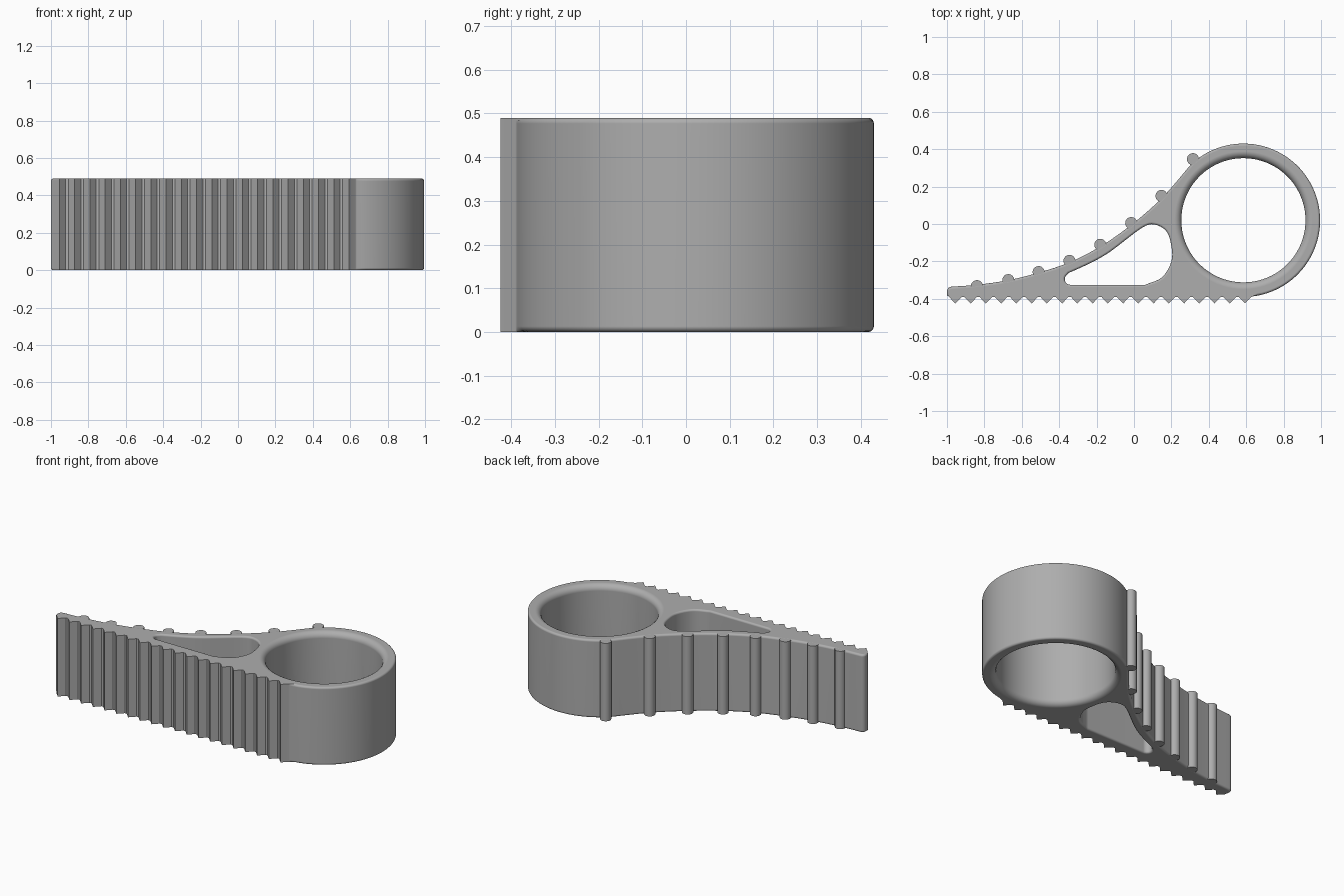
import bpy, bmesh
from math import sin, cos, pi, radians
from mathutils import Vector

H = 0.49                       # overall height
RING = Vector((0.585, 0.02))   # ring centre
FRONT = -0.39                  # plane the teeth grow from

cube = bpy.data.objects.get("Cube")
if cube:
    bpy.data.objects.remove(cube, do_unlink=True)

grey = bpy.data.materials.new("plain grey")
grey.use_nodes = True
colour = (0.42, 0.42, 0.42, 1)
grey.diffuse_color = colour
bsdf = next(n for n in grey.node_tree.nodes if n.type == 'BSDF_PRINCIPLED')
bsdf.inputs["Base Color"].default_value = colour


def arc(centre, radius, start, end, steps):
    """Points on an arc, angles in degrees."""
    angles = [radians(start + (end - start) * i / steps) for i in range(steps + 1)]
    return [Vector((centre[0] + radius * cos(a), centre[1] + radius * sin(a))) for a in angles]


def smooth_path(points, steps=4):
    """Catmull-Rom curve through open points."""
    p = [Vector(q) for q in points]
    p = [2 * p[0] - p[1]] + p + [2 * p[-1] - p[-2]]
    out = []
    for a, b, c, d in zip(p, p[1:], p[2:], p[3:]):
        for i in range(steps):
            t = i / steps
            out.append(0.5 * (2 * b + (c - a) * t + (2 * a - 5 * b + 4 * c - d) * t * t
                              + (3 * b - a - 3 * c + d) * t ** 3))
    return out + [p[-2]]


def edge_levels(f, sign, overshoot=0.0):
    """(height, offset) pairs that round the top and bottom rims by f."""
    low = [(f * (1 - sin(a)), sign * f * (1 - cos(a)))
           for a in (pi / 2 * (1 - i / 5) for i in range(6))]
    if overshoot:
        low.insert(0, (-overshoot, sign * f))
    return low + [(H - z, o) for z, o in reversed(low)]


def solid(name, outline, levels, straight_front=False):
    """Stack offset copies of a counter-clockwise outline into a closed solid."""
    n = len(outline)
    normals = []
    for i, p in enumerate(outline):
        d1 = (p - outline[i - 1]).normalized()
        d2 = (outline[(i + 1) % n] - p).normalized()
        n1, n2 = Vector((d1.y, -d1.x)), Vector((d2.y, -d2.x))
        m = (n1 + n2) / max(0.5, 1 + n1.dot(n2))
        normals.append(m * 0 if straight_front and p.y < FRONT + 0.005 else m)
    bm = bmesh.new()
    rings = [[bm.verts.new((*(p + m * off), z)) for p, m in zip(outline, normals)]
             for z, off in levels]
    for r, s in zip(rings, rings[1:]):
        for i in range(n):
            j = (i + 1) % n
            bm.faces.new((r[i], r[j], s[j], s[i]))
    bm.faces.new(rings[0][::-1])
    bm.faces.new(rings[-1])
    bmesh.ops.recalc_face_normals(bm, faces=bm.faces)
    mesh = bpy.data.meshes.new(name)
    bm.to_mesh(mesh)
    bm.free()
    mesh.materials.append(grey)
    ob = bpy.data.objects.new(name, mesh)
    bpy.context.collection.objects.link(ob)
    return ob


def activate(ob):
    bpy.ops.object.select_all(action='DESELECT')
    ob.select_set(True)
    bpy.context.view_layer.objects.active = ob


def finish(ob):
    activate(ob)
    bpy.ops.object.shade_smooth_by_angle(angle=radians(32))
    ob.modifiers.new("even_shading", 'WEIGHTED_NORMAL').keep_sharp = True


# Body outline: toothed front, round ring, concave back, blunt tip
teeth = []
for k in range(20):
    x = -0.955 + 0.0815 * k
    teeth += [Vector((x - 0.034, FRONT)), Vector((x, FRONT - 0.035)), Vector((x + 0.034, FRONT))]
back = smooth_path([(0.31, 0.325), (0.15, 0.14), (-0.015, -0.005), (-0.18, -0.12),
                    (-0.345, -0.205), (-0.51, -0.26), (-0.67, -0.3), (-0.84, -0.325),
                    (-0.975, -0.335)])
tip = arc((-0.975, -0.36), 0.025, 90, 180, 4)[1:] + [Vector((-1, -0.38))]
outline = teeth + arc(RING, 0.41, -83, 132, 60)[:-1] + back + tip
body = solid("body", outline, edge_levels(0.013, -1), straight_front=True)

# Finger ring hole and rounded triangular window, both with softened rims
hole = solid("ring_hole_cutter", arc(RING, 0.332, 0, 360, 80)[:-1],
             edge_levels(0.037, 1, 0.05))
window_path = smooth_path([(0.06, -0.325), (0.15, -0.285), (0.2, -0.2), (0.2, -0.12),
                           (0.174, -0.04), (0.11, -0.003), (0.04, -0.022), (-0.13, -0.15),
                           (-0.24, -0.212), (-0.35, -0.262)])
window = solid("window_cutter", window_path + arc((-0.34, -0.295), 0.03, 125, 270, 8),
               edge_levels(0.012, 1, 0.05))
for cutter in (hole, window):
    cutter.hide_render = True
    mod = body.modifiers.new("cut", 'BOOLEAN')
    mod.operation, mod.solver, mod.object = 'DIFFERENCE', 'EXACT', cutter
    activate(body)
    bpy.ops.object.modifier_apply(modifier=mod.name)
    bpy.data.objects.remove(cutter, do_unlink=True)
finish(body)

# Round grip ribs along the back
ribs = [(0.315, 0.347), (0.147, 0.15), (-0.015, 0.005), (-0.18, -0.111),
        (-0.345, -0.197), (-0.51, -0.257), (-0.672, -0.3), (-0.84, -0.332)]
for i, centre in enumerate(ribs):
    rib = solid(f"grip_rib_{i + 1}", arc(centre, 0.032, 0, 360, 24)[:-1],
                [(0.0005, 0), (H - 0.0005, 0)])
    finish(rib)
